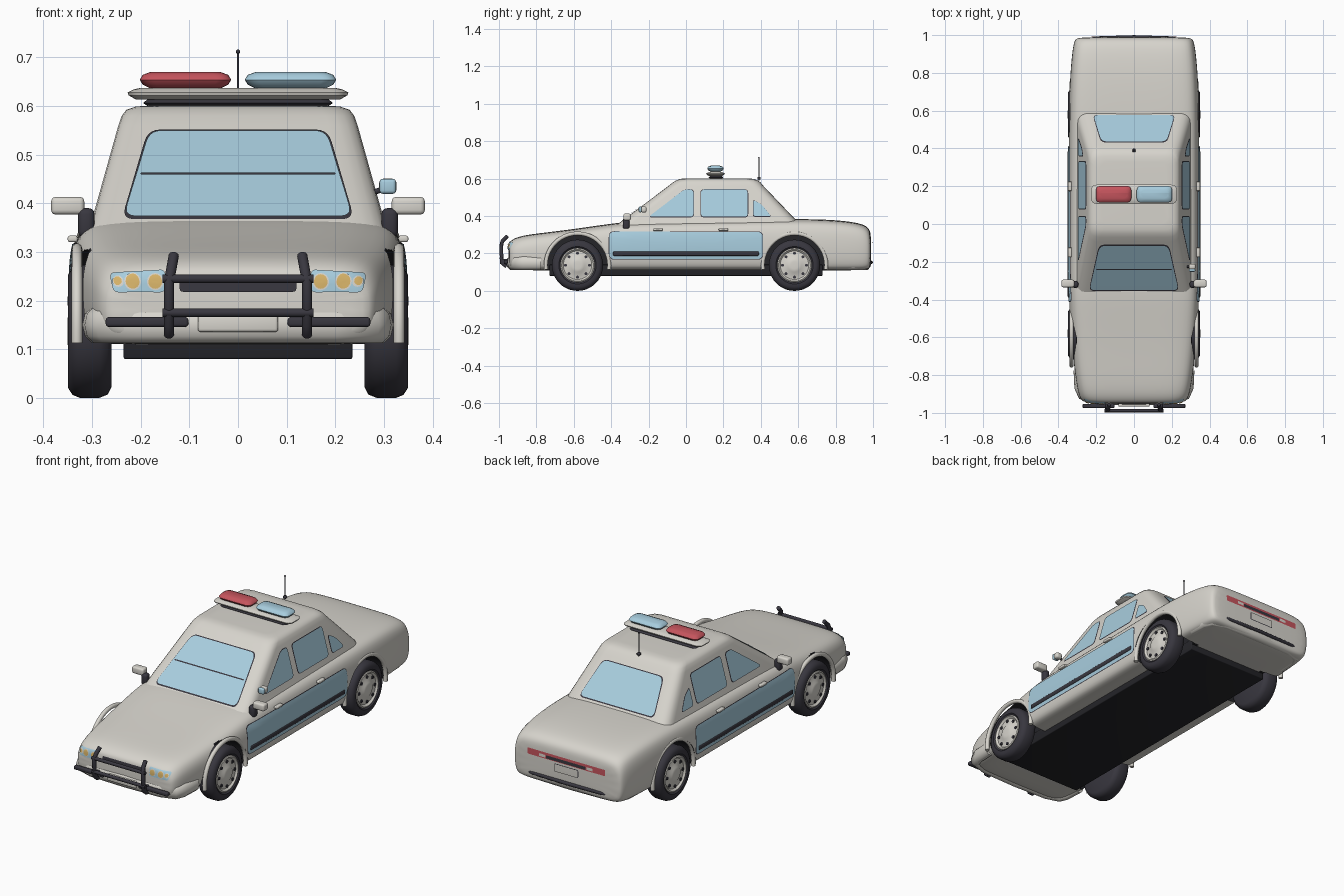
import bpy, bmesh, math
from mathutils import Vector, Matrix
from mathutils.bvhtree import BVHTree

if "Cube" in bpy.data.objects:
    bpy.data.objects.remove(bpy.data.objects["Cube"])


def material(name, r, g, b):
    m = bpy.data.materials.new(name)
    m.use_nodes = True
    m.diffuse_color = (r, g, b, 1)
    m.node_tree.nodes["Principled BSDF"].inputs["Base Color"].default_value = (r, g, b, 1)
    return m


WHITE = material("warm white paint", .68, .66, .61)
BLUE = material("pale blue glass", .39, .61, .73)
RED = material("red lens", .56, .09, .11)
DARK = material("dark rubber", .04, .038, .05)
BLACK = material("black underside", .018, .018, .022)
AMBER = material("amber lamp", .68, .45, .14)


def add(name, mesh, mats, angle=40):
    for m in mats:
        mesh.materials.append(m)
    mesh.shade_smooth()
    mesh.set_sharp_from_angle(angle=math.radians(angle))
    ob = bpy.data.objects.new(name, mesh)
    bpy.context.collection.objects.link(ob)
    return ob


def finish(name, bm, *mats, angle=40):
    bmesh.ops.recalc_face_normals(bm, faces=bm.faces)
    mesh = bpy.data.meshes.new(name)
    bm.to_mesh(mesh)
    bm.free()
    return add(name, mesh, mats, angle)


def baked(ob):
    """Evaluated mesh of an object, which is then removed."""
    deps = bpy.context.evaluated_depsgraph_get()
    mesh = bpy.data.meshes.new_from_object(ob.evaluated_get(deps))
    bpy.data.objects.remove(ob)
    return mesh


def loft(name, rings, *mats, angle=40):
    bm = bmesh.new()
    rows = [[bm.verts.new(p) for p in ring] for ring in rings]
    n = len(rows[0])
    for a, b in zip(rows, rows[1:]):
        for i in range(n):
            bm.faces.new((a[i], a[(i + 1) % n], b[(i + 1) % n], b[i]))
    bm.faces.new(rows[0])
    bm.faces.new(rows[-1])
    return finish(name, bm, *mats, angle=angle)


def rounded(pts, r, n=5):
    """Polygon with its corners rounded."""
    pts, out = [Vector(p) for p in pts], []
    for i, p in enumerate(pts):
        a = p + (pts[i - 1] - p).normalized() * r
        b = p + (pts[(i + 1) % len(pts)] - p).normalized() * r
        for k in range(n + 1):
            t = k / n
            out.append(a * (1 - t) ** 2 + p * (2 * t * (1 - t)) + b * t * t)
    return out


def rect(x0, x1, y0, y1, r=.01):
    return rounded([(x0, y0), (x1, y0), (x1, y1), (x0, y1)], r)


def slab(name, x, y, levels, r, mat):
    """Rounded slab: levels are (height, inset)."""
    loft(name, [[(p.x, p.y, z) for p in rect(x[0] + i, x[1] - i, y[0] + i, y[1] - i, r)]
                for z, i in levels], mat)


def box(name, c, size, mat, bevel=.006):
    bm = bmesh.new()
    bmesh.ops.create_cube(bm, size=1, matrix=Matrix.Translation(c) @ Matrix.Diagonal((*size, 1)))
    bmesh.ops.bevel(bm, geom=bm.edges[:], offset=bevel, segments=3, profile=.5, affect='EDGES')
    return finish(name, bm, mat)


def tube(name, pts, r, mat, tall=1):
    cu = bpy.data.curves.new(name, 'CURVE')
    cu.dimensions, cu.bevel_depth, cu.bevel_resolution, cu.use_fill_caps = '3D', r, 3, True
    sp = cu.splines.new('POLY')
    sp.points.add(len(pts) - 1)
    for q, p in zip(sp.points, pts):
        q.co = (*p, 1)
    ob = bpy.data.objects.new(name, cu)
    bpy.context.collection.objects.link(ob)
    mesh = baked(ob)
    mesh.materials.clear()
    z = pts[0][2]
    if tall != 1:
        mesh.transform(Matrix.Translation((0, 0, z)) @ Matrix.Diagonal((1, 1, tall, 1)) @ Matrix.Translation((0, 0, -z)))
    return add(name, mesh, [mat], 60)


def lathe_x(name, profile, c, s, mat):
    loft(name, [[(s * x, c[0] + r * math.cos(a), c[1] + r * math.sin(a))
                 for a in (k * math.tau / 40 for k in range(40))] for x, r in profile], mat)


def circle(u, v, r, n=16):
    return [Vector((u + r * math.cos(k * math.tau / n), v + r * math.sin(k * math.tau / n))) for k in range(n)]


def decal(name, outline, axis, s, tree, mat, off=.004, grow=0):
    """Thin sheet laid on a surface, projected along x or y from side s."""
    pts = []
    for a, b in zip(outline, outline[1:] + outline[:1]):
        k = max(1, int((b - a).length / .03))
        pts += [a.lerp(b, j / k) for j in range(k)]
    lo = Vector([min(p[i] for p in pts) for i in (0, 1)])
    hi = Vector([max(p[i] for p in pts) for i in (0, 1)])
    mid, half = (lo + hi) / 2, (hi - lo) / 2
    bm, rows = bmesh.new(), []
    for scale in (1, .85, .7, .5, .3, .1):
        row = []
        for p in pts:
            u, v = [mid[i] + (p[i] - mid[i]) * scale * (1 + grow / half[i]) for i in (0, 1)]
            o, d = ((s * 2, u, v), (-s, 0, 0)) if axis == 'x' else ((u, s * 2, v), (0, -s, 0))
            hit, nor, _, _ = tree.ray_cast(Vector(o), Vector(d))
            if hit is None:
                hit, nor, _, _ = tree.find_nearest(Vector(o))
            row.append(bm.verts.new(hit + nor * off))
        rows.append(row)
    n = len(pts)
    for a, b in zip(rows, rows[1:]):
        for i in range(n):
            bm.faces.new((a[i], a[(i + 1) % n], b[(i + 1) % n], b[i]))
    f = bm.faces.new(rows[-1])
    f.normal_update()
    ob = finish(name, bm, mat)
    # keep the sheet facing outward
    if ob.data.polygons[-1].normal['xy'.index(axis)] * s < 0:
        ob.data.flip_normals()


def tree_of(ob):
    return BVHTree.FromPolygons([v.co for v in ob.data.vertices], [p.vertices[:] for p in ob.data.polygons])


# Lower body: sections along the length (y, half width, top, bottom)
AXLES, HUB_Z, ARCH = (-.58, .58), .137, .168
stations = [(-.95, .25, .25, .14), (-.937, .278, .27, .12), (-.89, .298, .295, .11), (-.75, .318, .312, .11),
            (-.6, .333, .33, .11), (-.4, .345, .36, .11), (-.3, .345, .37, .11), (0, .345, .375, .11),
            (.4, .345, .38, .11), (.6, .345, .385, .11), (.8, .338, .38, .11), (.94, .324, .362, .11),
            (.98, .312, .335, .115), (.99, .29, .3, .14)]


def section(y, w, t, b):
    h = t - b
    half = [(.5, t), (.87, t - .005), (.97, t - .04), (1, b + .6 * h), (1, b + .3 * h), (.97, b + .02), (.9, b), (.5, b)]
    return [(0, y, t)] + [(k * w, y, z) for k, z in half] + [(0, y, b)] + [(-k * w, y, z) for k, z in half[::-1]]


shell = loft("body_shell", [section(*st) for st in stations])
shell.modifiers.new("smooth", 'SUBSURF').levels = 2
cut = bmesh.new()
for s in (-1, 1):
    for y in AXLES:
        bmesh.ops.create_cone(cut, cap_ends=True, segments=48, radius1=ARCH, radius2=ARCH, depth=.3,
                              matrix=Matrix.Translation((s * .38, y, HUB_Z)) @ Matrix.Rotation(math.pi / 2, 4, 'Y'))
cutter = finish("arch_cutter", cut)
cutter.hide_render = True
mod = shell.modifiers.new("arches", 'BOOLEAN')
mod.operation, mod.solver, mod.object = 'DIFFERENCE', 'EXACT', cutter
mesh = baked(shell)
bpy.data.objects.remove(cutter)
mesh.materials.clear()
body = add("lower_body", mesh, [WHITE, BLACK], 35)
for p in mesh.polygons:
    well = any(math.hypot(p.center.y - y, p.center.z - HUB_Z) < ARCH + .001 for y in AXLES)
    p.material_index = int(well and abs(p.center.x) > .22)
body_tree = tree_of(body)
box("underbody", (0, 0, .11), (.47, 1.46, .06), BLACK, .004)

# Cabin: rings (height, front, back, half width, corner)
cabin = loft("cabin", [[(p.x, p.y, z) for p in rect(-w, w, a, b, r)] for z, a, b, w, r in
                       [(.33, -.40, .63, .308, .07), (.385, -.328, .582, .295, .07), (.56, -.095, .415, .246, .06),
                        (.58, -.07, .398, .239, .06), (.592, -.05, .382, .23, .06), (.599, -.03, .36, .21, .05),
                        (.601, .0, .33, .18, .05)]], WHITE, angle=50)
cabin_tree = tree_of(cabin)


def window(name, outline, axis, s, trim=.004):
    decal(name + "_trim", outline, axis, s, cabin_tree, DARK, .002, trim)
    decal(name, outline, axis, s, cabin_tree, BLUE, .005)


window("windscreen", rounded([(-.235, .37), (.235, .37), (.182, .546), (-.182, .546)], .025), 'y', -1)
window("rear_window", rounded([(-.215, .395), (.215, .395), (.172, .54), (-.172, .54)], .025), 'y', 1)
decal("wiper_line", rect(-.2, .2, .453, .457, .001), 'y', -1, cabin_tree, DARK, .008)

for s, side in ((1, "left"), (-1, "right")):
    # Side glass and door panel
    window(side + "_front_window", rounded([(-.2, .395), (.04, .395), (.04, .54), (-.01, .54)], .02), 'x', s, .003)
    window(side + "_rear_window", rect(.08, .33, .395, .54, .02), 'x', s, .003)
    window(side + "_quarter_window", rounded([(.36, .398), (.455, .398), (.405, .46), (.36, .485)], .015), 'x', s, .003)
    decal(side + "_door_panel_trim", rect(-.41, .41, .17, .315, .03), 'x', s, body_tree, DARK, .002, .003)
    decal(side + "_door_panel", rect(-.41, .41, .17, .315, .03), 'x', s, body_tree, BLUE)
    box(side + "_rub_strip", (s * .343, 0, .199), (.016, .78, .024), DARK)
    for y in (-.15, .2):
        box(side + "_door_handle", (s * .34, y, .327), (.02, .05, .013), WHITE, .004)
    # Mirrors
    box(side + "_mirror_stem", (s * .312, -.32, .36), (.034, .036, .06), DARK, .012)
    box(side + "_mirror", (s * .35, -.315, .395), (.068, .04, .036), WHITE, .009)
    # Wheels
    for y, end in zip(AXLES, ("front", "rear")):
        tag, c = f"{end}_{side}_", (y, HUB_Z)
        lathe_x(tag + "tyre", [(.26, .02), (.26, .115), (.268, .13), (.285, .137), (.325, .137), (.34, .131),
                               (.349, .117), (.349, .1), (.338, .088), (.335, .02)], c, s, DARK)
        lathe_x(tag + "rim", [(.33, .093), (.345, .091), (.348, .085), (.339, .076), (.343, .045), (.349, .036),
                              (.351, .02), (.351, .004)], c, s, WHITE)
        for k in range(8):
            a = k * math.tau / 8
            lathe_x(tag + "rim_hole", [(.335, .008), (.345, .008)],
                    (y + .064 * math.cos(a), HUB_Z + .064 * math.sin(a)), s, DARK)
        arc = [math.radians(-8 + 196 * k / 24) for k in range(25)]
        tube(tag + "arch_lip", [(s * .331, y + .17 * math.cos(a), HUB_Z + .17 * math.sin(a)) for a in arc], .011, WHITE)
    # Headlights, tail lights and bull bar uprights
    decal(side + "_headlight", rounded([(s * .15, .217), (s * .255, .217), (s * .262, .255), (s * .15, .262)], .01),
          'y', -1, body_tree, BLUE)
    for x, r in ((.17, .014), (.216, .014), (.245, .008)):
        decal(side + "_lamp_ring", circle(s * x, .238, r + .003), 'y', -1, body_tree, WHITE, .006)
        decal(side + "_lamp", circle(s * x, .238, r), 'y', -1, body_tree, AMBER, .008)
    decal(side + "_reverse_lamp", rect(s * .137 - .018, s * .137 + .018, .257, .271, .003), 'y', 1, body_tree, WHITE, .007)
    tube(side + "_bull_bar_upright", [(s * .142, -.96, .13), (s * .142, -.985, .15), (s * .142, -.988, .24),
                                      (s * .137, -.982, .265), (s * .132, -.955, .293)], .0105, DARK)
    box(side + "_bull_bar_mount", (s * .142, -.965, .155), (.018, .05, .03), DARK)
    box(side + "_bumper_strip", (s * .187, -.963, .156), (.17, .022, .02), DARK)

# Bumpers, nose and tail
for s, y, name in ((-1, .915, "front_bumper"), (1, .945, "rear_bumper")):
    tube(name, [(x, s * (y + d), .15) for x, d in ((-.292, -.14), (-.288, -.05), (-.272, -.01), (-.2, .012), (0, .018),
                                                  (.2, .012), (.272, -.01), (.288, -.05), (.292, -.14))], .028, WHITE, 1.4)
box("front_plate", (0, -.957, .153), (.165, .02, .035), WHITE)
tube("rear_bumper_strip", [(-.27, .965, .152), (-.2, .984, .152), (0, .99, .152), (.2, .984, .152), (.27, .965, .152)], .0095, DARK)
decal("grille", rect(-.12, .12, .218, .248, .008), 'y', -1, body_tree, DARK)
decal("tail_light_strip", rect(-.225, .225, .25, .282, .006), 'y', 1, body_tree, RED)
decal("tail_centre_strip", rect(-.115, .115, .254, .27, .003), 'y', 1, body_tree, DARK, .006)
decal("rear_plate_trim", rect(-.068, .068, .2, .238, .006), 'y', 1, body_tree, DARK, .003, .002)
decal("rear_plate", rect(-.068, .068, .2, .238, .006), 'y', 1, body_tree, WHITE, .006)
for z in (.175, .245):
    tube("bull_bar_rail", [(-.155, -.988, z), (.155, -.988, z)], .009, DARK)

# Spotlight on the left pillar
tube("spotlight_arm", [(.27, -.225, .42), (.308, -.228, .432)], .006, DARK)
box("spotlight_housing", (.308, -.226, .435), (.036, .03, .032), WHITE, .01)
box("spotlight_lens", (.308, -.245, .435), (.034, .016, .031), BLUE, .007)

# Roof light bar and aerial
slab("light_bar_foot", (-.195, .195), (.12, .2), [(.598, .012), (.606, 0), (.615, .01)], .02, DARK)
slab("light_bar_plate", (-.227, .227), (.107, .208), [(.613, .018), (.622, .002), (.628, 0), (.634, .012), (.637, .025)], .03, WHITE)
for name, x0, mat in (("red_beacon", -.202, RED), ("blue_beacon", .014, BLUE)):
    slab(name, (x0, x0 + .188), (.113, .202), [(.637, .02), (.644, .006), (.654, 0), (.664, .006), (.67, .022)], .028, mat)
tube("aerial", [(0, .39, .59), (0, .39, .713)], .0025, DARK)
box("aerial_base", (0, .39, .602), (.018, .018, .014), DARK, .005)
box("aerial_tip", (0, .39, .712), (.008, .008, .008), DARK, .003)
